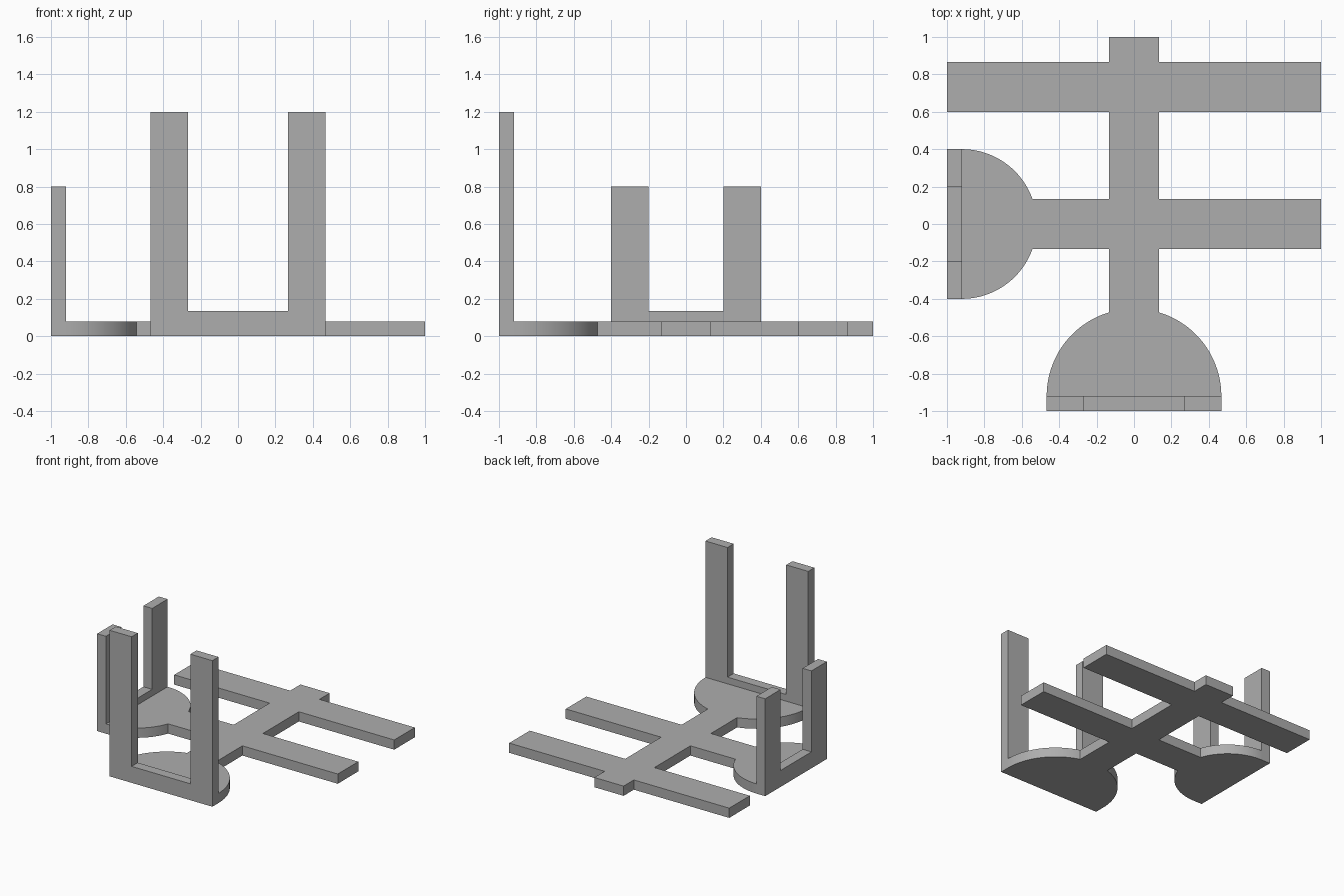
import bpy, bmesh
from math import sin, cos, asin, acos, pi, radians
from mathutils import Matrix

cube = bpy.data.objects.get("Cube")
if cube:
    bpy.data.objects.remove(cube, do_unlink=True)

grey = bpy.data.materials.new("plain grey")
grey.use_nodes = True
colour = (0.42, 0.42, 0.42, 1)
grey.diffuse_color = colour
grey.node_tree.nodes["Principled BSDF"].inputs["Base Color"].default_value = colour

T = 0.08       # thickness of plates and frames
H = 0.133      # half width of the bars
INNER = 1 - T  # where the half discs meet their frames


def extrude(name, outline, matrix=Matrix()):
    """Extrude a flat outline upward by T, then place it."""
    bm = bmesh.new()
    face = bm.faces.new([bm.verts.new((x, y, 0)) for x, y in outline])
    top = bmesh.ops.extrude_face_region(bm, geom=[face])["geom"]
    bmesh.ops.translate(bm, vec=(0, 0, T),
                        verts=[v for v in top if isinstance(v, bmesh.types.BMVert)])
    bmesh.ops.recalc_face_normals(bm, faces=bm.faces)
    bm.transform(matrix)
    mesh = bpy.data.meshes.new(name)
    bm.to_mesh(mesh)
    bm.free()
    mesh.materials.append(grey)
    obj = bpy.data.objects.new(name, mesh)
    bpy.context.collection.objects.link(obj)
    return obj


def arc(cx, cy, r, start, end, n=24):
    angles = [start + (end - start) * i / n for i in range(n + 1)]
    return [(cx + r * cos(a), cy + r * sin(a)) for a in angles]


# Base plate: crossed bars merging into a half disc at the front and one at the right
R_FRONT, R_SIDE = 0.467, 0.4
neck_front, neck_side = acos(H / R_FRONT), asin(H / R_SIDE)
back_bar = [(H, H), (H, 0.6), (1, 0.6), (1, 0.867), (H, 0.867), (H, 1)]
outline = arc(0, -INNER, R_FRONT, 0, neck_front)
outline += [(H, -H), (1, -H), (1, H)] + back_bar
outline += [(-x, y) for x, y in reversed(back_bar)]
outline += arc(-INNER, 0, R_SIDE, neck_side, pi / 2)
outline += arc(-INNER, 0, R_SIDE, -pi / 2, -neck_side)
outline += [(-H, -H)]
outline += arc(0, -INNER, R_FRONT, pi - neck_front, pi)
base = extrude("base_plate", outline)

# Smooth the curved rims, keeping the edges sharp
bpy.ops.object.select_all(action='DESELECT')
base.select_set(True)
bpy.context.view_layer.objects.active = base
bpy.ops.object.shade_smooth_by_angle(angle=radians(30))


# Upright frames: two posts joined by a low sill
def frame(name, half, height, turn):
    inner = half - 0.2
    side = [(half, 0), (half, height), (inner, height), (inner, 0.135)]
    profile = side + [(-x, z) for x, z in reversed(side)]
    stand = Matrix.Translation((0, -INNER, 0)) @ Matrix.Rotation(pi / 2, 4, 'X')
    extrude(name, profile, Matrix.Rotation(turn, 4, 'Z') @ stand)


frame("front_frame", R_FRONT, 1.2, 0)
frame("right_frame", R_SIDE, 0.8, -pi / 2)
